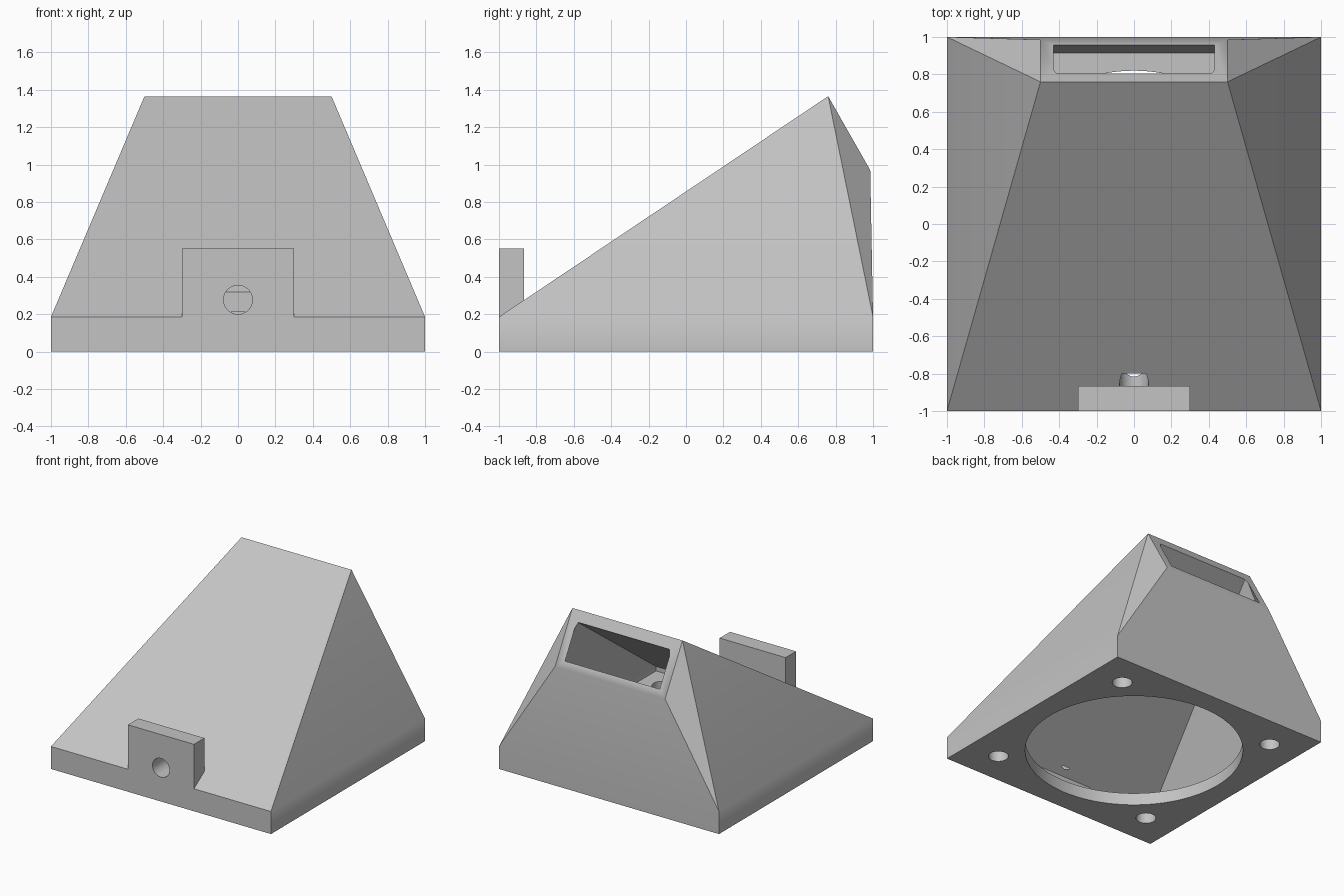
import bpy, bmesh, math
from mathutils import Matrix, Vector

cube = bpy.data.objects.get("Cube")
if cube:
    bpy.data.objects.remove(cube, do_unlink=True)

grey = bpy.data.materials.new("light grey")
grey.use_nodes = True
colour = (0.55, 0.55, 0.55, 1)
grey.diffuse_color = colour
grey.node_tree.nodes["Principled BSDF"].inputs["Base Color"].default_value = colour


def make_object(name, bm):
    bmesh.ops.recalc_face_normals(bm, faces=bm.faces)
    mesh = bpy.data.meshes.new(name)
    bm.to_mesh(mesh)
    bm.free()
    mesh.materials.append(grey)
    ob = bpy.data.objects.new(name, mesh)
    bpy.context.collection.objects.link(ob)
    return ob


def mirrored_hull(name, half):
    """Convex solid from the points of its left half."""
    bm = bmesh.new()
    for x, y, z in half:
        for s in (-1, 1):
            bm.verts.new((s * x, y, z))
    bmesh.ops.convex_hull(bm, input=bm.verts[:])
    bmesh.ops.dissolve_limit(bm, angle_limit=math.radians(0.3),
                             verts=bm.verts[:], edges=bm.edges[:])
    return make_object(name, bm)


def box(name, lo, hi):
    return mirrored_hull(name, [(hi[0], y, z) for y in (lo[1], hi[1]) for z in (lo[2], hi[2])])


def cylinder(name, radius, depth, centre, along_y=False, segments=48):
    bm = bmesh.new()
    turn = Matrix.Rotation(math.pi / 2, 4, 'X') if along_y else Matrix()
    bmesh.ops.create_cone(bm, cap_ends=True, segments=segments, radius1=radius,
                          radius2=radius, depth=depth,
                          matrix=Matrix.Translation(centre) @ turn)
    return make_object(name, bm)


def combine(target, tool, operation):
    """Apply a boolean and discard the tool object."""
    mod = target.modifiers.new("bool", 'BOOLEAN')
    mod.operation, mod.object, mod.solver = operation, tool, 'EXACT'
    graph = bpy.context.evaluated_depsgraph_get()
    mesh = bpy.data.meshes.new_from_object(target.evaluated_get(graph))
    target.modifiers.clear()
    target.data = mesh
    bpy.data.objects.remove(tool, do_unlink=True)


# Outer duct: square foot tapering to a slanted outlet at the back
lip_top, lip_low = Vector((0.5, 0.76, 1.365)), Vector((0.5, 0.985, 0.97))
duct = mirrored_hull("fan_duct", [
    (1, -1, 0), (1, 1, 0), (1, -1, 0.185), (1, 1, 0.185), lip_top, lip_low])

# Hollow interior, running out through the outlet
out = Vector((0, 0.869, 0.495)) * 0.02
inner_top = Vector((0.41, *lip_top.lerp(lip_low, 0.2).yz))
inner_low = Vector((0.41, *lip_top.lerp(lip_low, 0.8).yz))
cavity = mirrored_hull("cavity", [
    (0.91, -0.91, 0.1), (0.91, 0.915, 0.1), (0.91, -0.91, 0.137), (0.91, 0.915, 0.14),
    inner_top, inner_low, inner_top + out, inner_low + out])
combine(duct, cavity, 'DIFFERENCE')

# Mounting tab on the front edge with its screw hole
combine(duct, box("tab", (-0.3, -1, 0.05), (0.3, -0.865, 0.55)), 'UNION')
combine(duct, cylinder("tab_hole", 0.077, 0.4, (0, -1.0, 0.277), True), 'DIFFERENCE')

# Round air inlet and four screw holes in the bottom plate
combine(duct, cylinder("inlet", 0.82, 0.24, (0, 0, 0), segments=96), 'DIFFERENCE')
for sx in (-1, 1):
    for sy in (-1, 1):
        combine(duct, cylinder("screw_hole", 0.075, 0.24, (sx * 0.725, sy * 0.725, 0)),
                'DIFFERENCE')

# Soft shading across the shallow bends only
bpy.ops.object.select_all(action='DESELECT')
bpy.context.view_layer.objects.active = duct
duct.select_set(True)
bpy.ops.object.shade_smooth_by_angle(angle=math.radians(30))
weighted = duct.modifiers.new("weighted_normals", 'WEIGHTED_NORMAL')
weighted.keep_sharp = True
